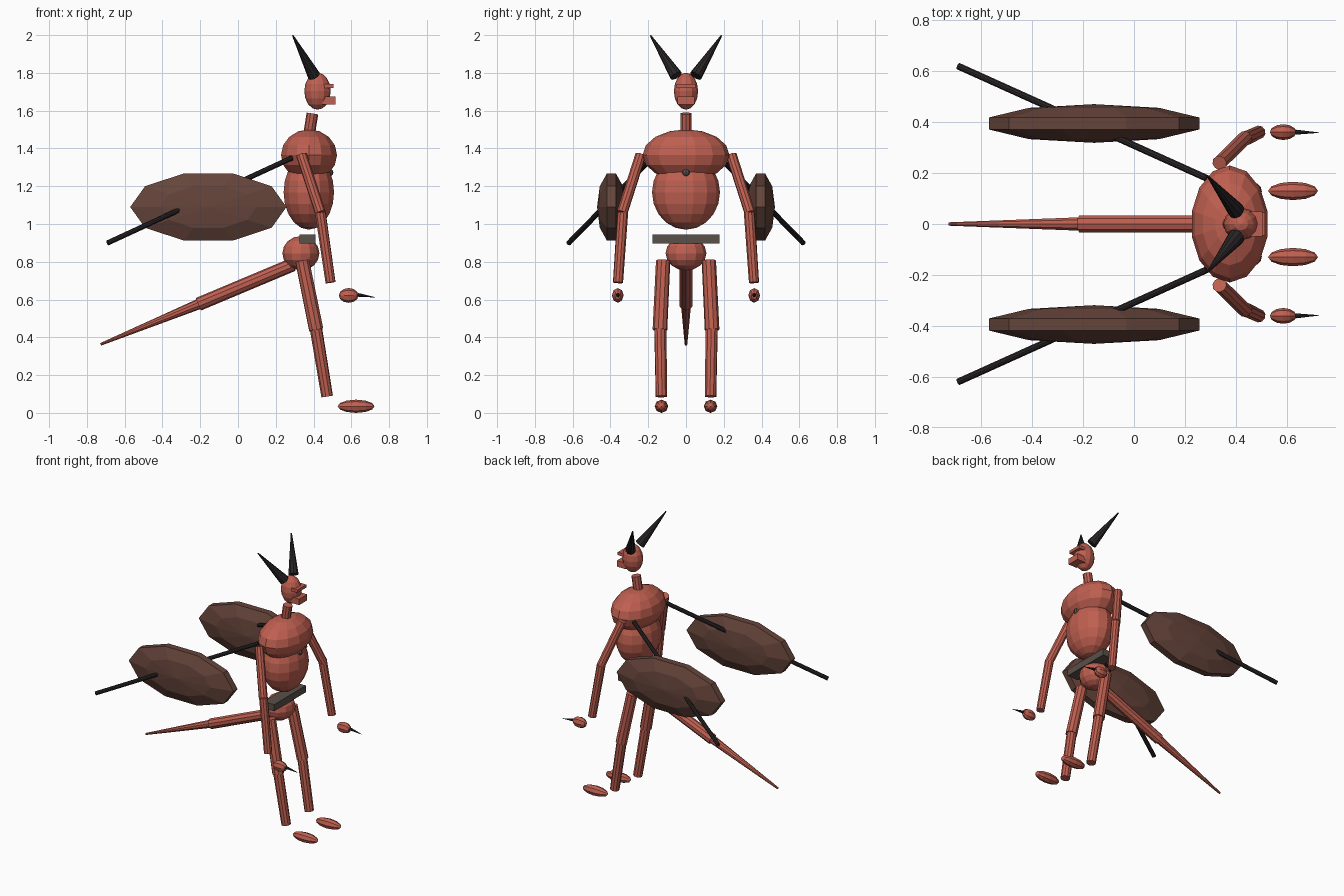
import bpy, bmesh, math
from mathutils import Matrix, Vector

if "Cube" in bpy.data.objects:
    bpy.data.objects.remove(bpy.data.objects["Cube"])


def material(name, rgb):
    m = bpy.data.materials.new(name)
    m.diffuse_color = (*rgb, 1)
    m.use_nodes = True
    m.node_tree.nodes["Principled BSDF"].inputs["Base Color"].default_value = m.diffuse_color
    return m


RED = material("red skin", (0.52, 0.115, 0.08))
BROWN = material("brown membrane", (0.13, 0.058, 0.042))
BLACK = material("black horn", (0.024, 0.019, 0.02))
GREY = material("grey leather", (0.1, 0.08, 0.066))


def finish(name, bm, mat):
    bmesh.ops.recalc_face_normals(bm, faces=bm.faces)
    me = bpy.data.meshes.new(name)
    bm.to_mesh(me)
    bm.free()
    me.materials.append(mat)
    ob = bpy.data.objects.new(name, me)
    bpy.context.collection.objects.link(ob)
    return ob


def ball(name, center, radii, mat=RED, segs=12, rings=8, turn=None):
    """Faceted ellipsoid; turn re-aims its poles before scaling."""
    bm = bmesh.new()
    bmesh.ops.create_uvsphere(bm, u_segments=segs, v_segments=rings, radius=1)
    m = Matrix.Translation(center) @ Matrix.Diagonal((*radii, 1))
    bm.transform(m @ turn if turn else m)
    return finish(name, bm, mat)


def rod(name, a, b, r1, r2, mat=RED, sides=10):
    """Capped, tapering rod from point a to point b."""
    a, b = Vector(a), Vector(b)
    d = b - a
    bm = bmesh.new()
    bmesh.ops.create_cone(bm, cap_ends=True, segments=sides,
                          radius1=r1, radius2=r2, depth=d.length)
    bm.transform(Matrix.Translation((a + b) / 2) @ d.to_track_quat('Z', 'Y').to_matrix().to_4x4())
    return finish(name, bm, mat)


def box(name, center, size, mat=RED):
    bm = bmesh.new()
    bmesh.ops.create_cube(bm, size=1)
    bm.transform(Matrix.Translation(center) @ Matrix.Diagonal((*size, 1)))
    return finish(name, bm, mat)


# Torso
ball("chest", (0.376, 0, 1.365), (0.152, 0.23, 0.136), segs=14, rings=8)
ball("belly", (0.375, 0, 1.168), (0.137, 0.18, 0.198), segs=14, rings=10)
ball("pelvis", (0.333, 0, 0.845), (0.098, 0.108, 0.091))
box("belt", (0.368, 0, 0.921), (0.086, 0.357, 0.048), GREY)
ball("amulet", (0.485, 0, 1.272), (0.02, 0.022, 0.02), GREY, 8, 6)

# Neck, head and face
rod("neck", (0.374, 0, 1.46), (0.394, 0, 1.585), 0.031, 0.031)
ball("head", (0.421, 0, 1.703), (0.07, 0.064, 0.098))
box("brow", (0.475, 0, 1.73), (0.06, 0.1, 0.021))
box("jaw", (0.481, 0, 1.654), (0.068, 0.09, 0.043))

# Tail in two lengths
rod("tail_base", (0.29, 0, 0.785), (-0.21, 0, 0.575), 0.036, 0.036)
rod("tail_tip", (-0.2, 0, 0.579), (-0.727, 0, 0.363), 0.028, 0.007)

# Paired parts
Y_POLES = Matrix.Rotation(math.pi / 2, 4, 'X')
X_POLES = Matrix.Rotation(math.pi / 2, 4, 'Y')
for side, s in (("left", 1), ("right", -1)):
    def p(x, y, z):
        return (x, s * y, z)

    # Horn
    rod(f"{side}_horn", p(0.402, 0.052, 1.785), p(0.29, 0.188, 1.998), 0.034, 0.004, BLACK)

    # Arm, hand and claw
    rod(f"{side}_upper_arm", p(0.336, 0.24, 1.365), p(0.436, 0.338, 1.06), 0.029, 0.029)
    rod(f"{side}_forearm", p(0.436, 0.335, 1.06), p(0.49, 0.36, 0.69), 0.029, 0.027)
    ball(f"{side}_hand", p(0.586, 0.361, 0.622), (0.052, 0.031, 0.039), RED, 8, 6, X_POLES)
    rod(f"{side}_claw", p(0.634, 0.361, 0.625), p(0.726, 0.359, 0.612), 0.01, 0.001, BLACK, 8)

    # Leg and foot
    rod(f"{side}_thigh", p(0.34, 0.121, 0.805), p(0.414, 0.138, 0.44), 0.038, 0.039)
    rod(f"{side}_shin", p(0.412, 0.136, 0.45), p(0.472, 0.13, 0.087), 0.033, 0.031)
    ball(f"{side}_foot", p(0.625, 0.13, 0.035), (0.098, 0.036, 0.035), RED, 8, 6, X_POLES)

    # Wing spar and membrane
    rod(f"{side}_wing_spar", p(0.285, 0.18, 1.35), p(-0.69, 0.62, 0.9), 0.014, 0.014, BLACK)
    # poles point sideways, leaving a flat rim around the edge
    ball(f"{side}_wing", p(-0.157, 0.395, 1.09), (0.435, 0.076, 0.197), BROWN, 10, 5,
         Y_POLES @ Matrix.Rotation(math.pi / 10, 4, 'Z'))
